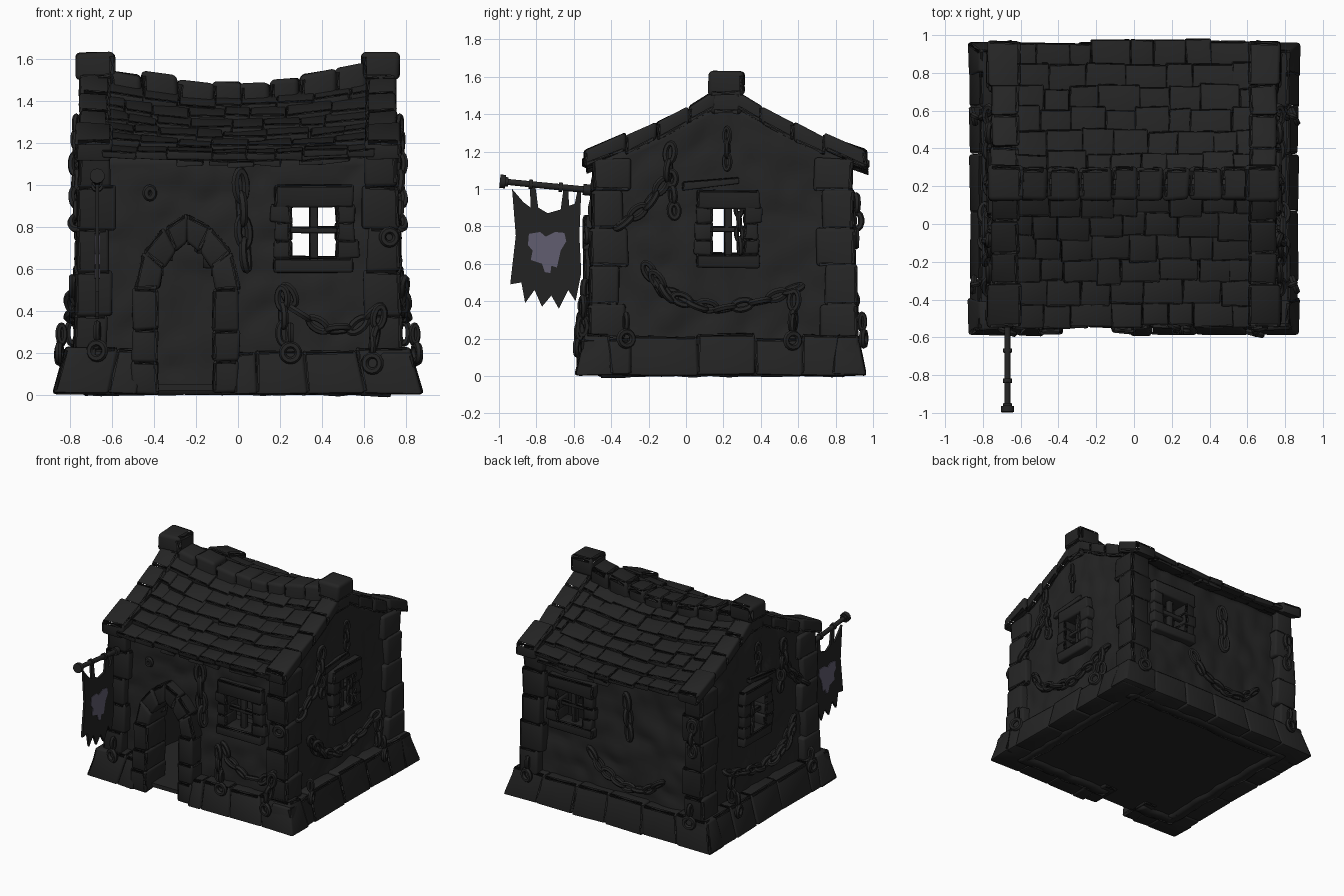
import bpy, bmesh, math, random
from mathutils import Vector as V, Matrix, noise

if "Cube" in bpy.data.objects:
    bpy.data.objects.remove(bpy.data.objects["Cube"])
random.seed(4)

def material(name, col):
    m = bpy.data.materials.new(name)
    m.diffuse_color = (*col, 1)
    m.use_nodes = True
    m.node_tree.nodes["Principled BSDF"].inputs["Base Color"].default_value = m.diffuse_color
    return m
STONE = material("charcoal_stone", (0.018, 0.018, 0.018))
CLOTH = material("black_cloth", (0.016, 0.016, 0.016))
EMBLEM = material("dusty_violet", (0.12, 0.11, 0.16))

def finish(name, bm, mat=STONE, bevel=0, segs=2):
    if bevel:
        bmesh.ops.bevel(bm, geom=bm.edges[:], offset=bevel, segments=segs,
                        profile=0.5, affect='EDGES', clamp_overlap=True)
    bmesh.ops.recalc_face_normals(bm, faces=bm.faces[:])
    me = bpy.data.meshes.new(name)
    bm.to_mesh(me)
    bm.free()
    me.materials.append(mat)
    me.shade_smooth()
    me.set_sharp_from_angle(angle=math.radians(50))
    ob = bpy.data.objects.new(name, me)
    bpy.context.collection.objects.link(ob)
    return ob

def block(bm, f, u, v, w, jit=0.007):
    """Roughly cut stone: a box in (u,v,w) sent through mapping f."""
    r = lambda: random.uniform(-jit, jit)
    q = [bm.verts.new(f(a, b, c) + V((r(), r(), r()))) for c in w for b in v for a in u]
    for i in ((0, 1, 3, 2), (4, 5, 7, 6), (0, 1, 5, 4), (2, 3, 7, 6), (0, 2, 6, 4), (1, 3, 7, 5)):
        bm.faces.new([q[k] for k in i])

# wall-local frames: u along the wall, v up, w outward
F = {'front': lambda u, v, w: V((u, -0.45 - w, v)), 'back': lambda u, v, w: V((u, 0.84 + w, v)),
     'right': lambda u, v, w: V((0.72 + w, u, v)), 'left': lambda u, v, w: V((-0.72 - w, u, v))}
WIN = {'front': (0.36, 0.105), 'back': (0.36, 0.105), 'right': (0.225, 0.085), 'left': (0.225, 0.085)}
world = lambda x, y, z: V((x, y, z))
RY = 0.21

def roof_z(d):
    return 1.55 - 0.62 * d + 0.17 * d * d

def roof(x, d, w, side):
    sag = (0.08 - 0.075 * d) * max(0, 1 - (x / 0.66) ** 2)
    return V((x, RY + side * d, roof_z(d) - sag + w))

# lumpy hollow walls with openings
def wall(side):
    f, (wc, wh) = F[side], WIN[side]
    long = side in ('front', 'back')
    u0, u1 = (-0.72, 0.72) if long else (-0.45, 0.84)
    top = (lambda u: 1.13) if long else (lambda u: roof_z(abs(u - RY)) - 0.06)
    nu, nv, bm = 36, 30, bmesh.new()
    def hole(u, v):
        if abs(u - wc) < wh + 0.025 and 0.62 < v < 0.94:
            return True
        half = 0.17 if v < 0.52 else 0.17 * (0.78 - v) / 0.26
        return side == 'front' and abs(u + 0.25) < half
    g = {}
    for i in range(nu + 1):
        for j in range(nv + 1):
            u = u0 + (u1 - u0) * i / nu
            v = top(u) * j / nv
            n = noise.noise(f(u, v, 0) * 9) * 0.022
            g[i, j] = bm.verts.new(f(u, v, n - 0.035))
    for i in range(nu):
        for j in range(nv):
            c = [g[i, j], g[i + 1, j], g[i + 1, j + 1], g[i, j + 1]]
            m = sum((p.co for p in c), V()) / 4
            if not hole(m.x if long else m.y, m.z):
                bm.faces.new(c)
    ob = finish(side + "_wall", bm)
    mod = ob.modifiers.new("thickness", 'SOLIDIFY')
    mod.thickness, mod.offset = 0.08, 0
for s in F:
    wall(s)

# floor slab
bm = bmesh.new()
block(bm, world, (-0.78, 0.78), (-0.5, 0.9), (0.02, 0.05), 0)
finish("floor", bm)

# flared plinth stones
bm = bmesh.new()
def course(side, cuts, taper):
    f = lambda u, v, w: F[side](u * (1 - taper * v / 0.22), v, w * (1 - 0.36 * v / 0.22))
    out = {'front': 0.145, 'back': 0.125}.get(side, 0.155)
    for a, b in zip(cuts, cuts[1:]):
        block(bm, f, (a - 0.002, b + 0.002), (0.005, random.uniform(0.2, 0.23)), (-0.06, out), 0.005)
course('front', [-0.88, -0.62, -0.48], 0.07)
course('front', [-0.02, 0.09, 0.33, 0.6, 0.88], 0.07)
course('back', [-0.88, -0.6, -0.3, 0.02, 0.3, 0.6, 0.88], 0.07)
for s in ('left', 'right'):
    course(s, [-0.56, -0.3, 0.06, 0.37, 0.62, 0.92], 0)
finish("plinth_stones", bm, bevel=0.014)

# corner quoins, alternating long and short
bm = bmesh.new()
for sx in (-1, 1):
    for sy in (-1, 1):
        z, k = 0.2, 0
        for h in (0.18, 0.21, 0.2, 0.2, 0.17):
            lx, ly = (0.18, 0.17) if k % 2 else (0.155, 0.205)
            o = 0.785 - 0.025 * z
            oy = 0.73 - 0.035 * z
            block(bm, world, (sx * (o - lx), sx * o), (0.195 + sy * (oy - ly), 0.195 + sy * oy), (z - 0.003, z + h + 0.003))
            z, k = z + h, k + 1
finish("corner_quoins", bm, bevel=0.016)

# pointed doorway: jamb blocks and arch stones
bm = bmesh.new()
inner = [(0.135, 0.5), (0.115, 0.6), (0.06, 0.68), (0, 0.73)]
outer = [(0.25, 0.5), (0.21, 0.68), (0.11, 0.795), (-0.005, 0.86)]
for s in (-1, 1):
    for a, b in ((0.006, 0.16), (0.157, 0.31), (0.307, 0.503)):
        block(bm, F['front'], (-0.25 + s * 0.13, -0.25 + s * 0.255), (a, b), (-0.12, 0.14 - 0.06 * b))
    def arch(i, r, w):
        p = V(inner[i]).lerp(V(outer[i]), r)
        return F['front'](-0.24 + s * p.x, p.y, w)
    for i in range(3):
        block(bm, arch, (i, i + 1), (-0.02, 1.03), (-0.12, 0.1), 0.005)
finish("door_arch", bm, bevel=0.015)

# windows: stone frame and crossed bars
for s, (c, h) in WIN.items():
    f, bm = F[s], bmesh.new()
    o = h + 0.085
    block(bm, f, (c - o, c + o), (0.895, 0.995), (-0.09, 0.06))
    block(bm, f, (c - o, c + o), (0.58, 0.658), (-0.09, 0.06))
    for sg in (-1, 1):
        for k in range(3):
            z = 0.65 + 0.085 * k
            e = o + random.uniform(-0.01, 0.025)
            block(bm, f, (c + sg * h, c + sg * e), (z - 0.003, z + 0.088), (-0.09, 0.055))
    finish(s + "_window_frame", bm, bevel=0.012)
    bm = bmesh.new()
    block(bm, f, (c - 0.02, c + 0.02), (0.63, 0.92), (-0.03, 0.01), 0.003)
    block(bm, f, (c - h - 0.02, c + h + 0.02), (0.77, 0.8), (-0.025, 0.015), 0.003)
    finish(s + "_window_bars", bm, bevel=0.006)

# roof deck, overlapping tiles, verge stones
tiles, deck, verge = bmesh.new(), bmesh.new(), bmesh.new()
rows = 6
for side in (-1, 1):
    for i in range(12):
        for j in range(6):
            x, d = -0.68 + i * 0.1133, j * 0.12
            deck.faces.new([deck.verts.new(roof(a, b, -0.055, side)) for a, b in
                            ((x, d), (x + 0.1133, d), (x + 0.1133, d + 0.12), (x, d + 0.12))])
    for r in range(rows):
        d0 = 0.03 + r * 0.705 / rows
        x = -0.65
        while x < 0.64:
            x1 = min(x + random.uniform(0.11, 0.22), 0.65)
            if 0.65 - x1 < 0.08:
                x1 = 0.65
            d1 = d0 + 0.135 + random.uniform(-0.012, 0.018)
            lift = random.uniform(-0.005, 0.007)
            f = lambda a, b, w: roof(a, b, w + lift - 0.022 * (d1 - b) / (d1 - d0), side)
            block(tiles, f, (x, x1), (d0, d1), (-0.042, -0.004), 0.006)
            x = x1
    for k in range(6):      # loose slivers under the eaves
        x = random.uniform(-0.6, 0.5)
        block(tiles, lambda a, b, w: roof(a, b, w, side), (x, x + 0.13), (0.62, 0.75 + 0.012 * side),
              (-0.075, -0.045), 0.008)
    for sx in (-1, 1):
        for a, b in ((0.05, 0.2), (0.197, 0.37), (0.367, 0.53), (0.525, 0.755)):
            low = b > 0.7
            block(verge, lambda p, q, w: roof(p, q, w, side), (sx * (0.61 - 0.01 * low), sx * (0.755 + 0.02 * low)),
                  (a, b), (-0.065 if low else -0.085, 0.03 if low else 0.01), 0.007)
bmesh.ops.remove_doubles(deck, verts=deck.verts[:], dist=0.001)
finish("roof_deck", deck)
finish("roof_tiles", tiles, bevel=0.009)
finish("verge_stones", verge, bevel=0.016)

# ridge stones with heavy end caps
bm = bmesh.new()
cuts = [-0.61, -0.46, -0.29, -0.12, 0.01, 0.15, 0.29, 0.46, 0.61]
tops = [0.03, 0.05, 0.035, 0.04, 0.035, 0.045, 0.06, 0.06]
ridge = lambda x, y, w: V((x, y, roof(x, 0, w, 1).z - 0.25 * abs(y - RY)))
for a, b, t in zip(cuts, cuts[1:], tops):
    block(bm, ridge, (a - 0.003, b + 0.003), (0.125, 0.3), (-0.1, t), 0.008)
for s in (-1, 1):
    cap = lambda x, y, z: V((s * x, y, z))
    block(bm, cap, (0.585, 0.77), (0.12, 0.315), (1.50, 1.63), 0.006)
    block(bm, cap, (0.61, 0.755), (0.13, 0.3), (1.40, 1.52), 0.004)
finish("ridge_stones", bm, bevel=0.024, segs=3)

# chains and rings
iron = bmesh.new()
def link(M, L, W, r, n=14, m=6):
    g = []
    for i in range(n):
        t = math.tau * i / n
        c, s = math.cos(t), math.sin(t)
        g.append([iron.verts.new(M @ V(((L / 2 - r) * c + r * math.cos(p) * c,
                 (W / 2 - r) * s + r * math.cos(p) * s, r * math.sin(p))))
                 for p in (math.tau * j / m for j in range(m))])
    for i in range(n):
        for j in range(m):
            a, b, k = g[i], g[(i + 1) % n], (j + 1) % m
            iron.faces.new((a[j], b[j], b[k], a[k]))

def chain(side, pts, w=0.03, L=0.135, W=0.085, r=0.017, start=0):
    f = F[side]
    P = [f(u, v, w) for u, v in pts]
    out = f(0, 0, 1) - f(0, 0, 0)
    seg = [(b - a).length for a, b in zip(P, P[1:])]
    n = max(1, round(sum(seg) / (0.7 * L)))
    for k in range(n):
        s, i = (k + 0.5) / n * sum(seg), 0
        while s > seg[i]:
            s, i = s - seg[i], i + 1
        t = (P[i + 1] - P[i]).normalized()
        pos = P[i] + t * s
        b = out.cross(t)
        y, z = (b, out) if (k + start) % 2 == 0 else (out, b)
        R = Matrix((t, y, z)).transposed().to_4x4()
        link(Matrix.Translation(pos) @ R @ Matrix.Rotation(random.uniform(-.5, .5), 4, 'X'), L, W, r)

def ring(side, u, v, w, size=0.11):
    chain(side, [(u, v + 0.04), (u, v - 0.04)], w, size, size, 0.017)
    chain(side, [(u, v + 0.13), (u, v + 0.05)], w - 0.01, 0.11, 0.06, 0.015, 1)

chain('front', [(0.01, 1.05), (0.02, 0.85), (0.04, 0.61)], 0.03, 0.18, 0.095, 0.02)
chain('front', [(0.22, 0.52), (0.29, 0.39), (0.42, 0.31), (0.56, 0.32), (0.69, 0.43)], 0.05)
chain('front', [(0.21, 0.5), (0.22, 0.25)], 0.09)
chain('front', [(0.68, 0.42), (0.64, 0.22)], 0.1)
ring('front', 0.25, 0.2, 0.12)
ring('front', 0.64, 0.15, 0.13)
ring('front', -0.67, 0.21, 0.12)
chain('front', [(-0.42, 1.0), (-0.42, 0.92)], 0.03, 0.08, 0.07)
chain('front', [(0.72, 0.8), (0.72, 0.7)], 0.08, 0.1, 0.1)
chain('back', [(-0.1, 1.0), (-0.12, 0.8), (-0.13, 0.66)], 0.03, 0.16, 0.09, 0.019)
chain('back', [(0.2, 0.52), (0.1, 0.39), (-0.1, 0.3), (-0.28, 0.31), (-0.42, 0.42)], 0.05)
chain('back', [(-0.69, 0.97), (-0.69, 0.69)], 0.07, 0.12, 0.09)
ring('back', -0.69, 0.2, 0.11)
ring('back', 0.69, 0.2, 0.11)
for s in ('left', 'right'):
    chain(s, [(-0.22, 0.6), (-0.14, 0.46), (0.02, 0.39), (0.2, 0.36), (0.4, 0.4), (0.62, 0.48)], 0.045)
    chain(s, [(-0.18, 0.55), (-0.1, 0.44), (0.1, 0.36)], 0.07)
    chain(s, [(0.58, 0.46), (0.57, 0.24)], 0.07)
    ring(s, 0.57, 0.19, 0.13)
    ring(s, -0.32, 0.2, 0.13)
    chain(s, [(-0.08, 1.24), (-0.1, 1.06), (-0.2, 0.92), (-0.37, 0.79)], 0.05)
    chain(s, [(-0.08, 1.1), (-0.06, 0.84)], 0.04, 0.11, 0.08)
    chain(s, [(0.22, 1.32), (0.22, 1.11)], 0.05, 0.11, 0.06, 0.013)
    chain(s, [(0.28, 0.93), (0.29, 0.66)], 0.03, 0.11, 0.06, 0.013)
finish("iron_chains", iron)

# splintered boards above the side windows
bm = bmesh.new()
for s in ('left', 'right'):
    block(bm, lambda u, v, w: F[s](u, v + 0.1 * u, w), (-0.02, 0.28), (1.0, 1.035), (-0.02, 0.03))
finish("splintered_boards", bm, bevel=0.006)

# banner pole with knob and collars
bm = bmesh.new()
def rod(a, b, r0, r1):
    a, b = V(a), V(b)
    M = Matrix.Translation((a + b) / 2) @ (b - a).to_track_quat('Z', 'Y').to_matrix().to_4x4()
    bmesh.ops.create_cone(bm, cap_ends=True, segments=10, radius1=r0, radius2=r1, depth=(b - a).length, matrix=M)
PX = -0.67
pole = lambda y: (PX, y, 0.99 - 0.1 * (y + 0.48))
rod(pole(-0.44), pole(-0.97), 0.018, 0.016)
for y, h, r in ((-0.51, 0.04, 0.03), (-0.82, 0.02, 0.025), (-0.66, 0.02, 0.025), (-0.95, 0.03, 0.025), (-0.965, 0.03, 0.036)):
    rod(pole(y), pole(y - h), r, r)
finish("banner_pole", bm)

# tattered banner, hanging loops and its painted emblem
def plate(name, pts, x, t, mat):
    bm = bmesh.new()
    a, b = ([bm.verts.new((x + s * t / 2, y, z)) for y, z in pts] for s in (-1, 1))
    bm.faces.new(a)
    bm.faces.new(b)
    for i in range(len(pts)):
        bm.faces.new((a[i - 1], a[i], b[i], b[i - 1]))
    finish(name, bm, mat)
plate("banner_cloth", [(-0.93, 1.0), (-0.87, 0.93), (-0.83, 0.9), (-0.835, 1.01), (-0.805, 1.01), (-0.79, 0.9),
      (-0.74, 0.87), (-0.67, 0.89), (-0.655, 1.0), (-0.63, 1.0), (-0.625, 0.91), (-0.595, 0.92), (-0.58, 0.99),
      (-0.56, 0.99), (-0.57, 0.75), (-0.56, 0.55), (-0.59, 0.40), (-0.63, 0.46), (-0.68, 0.36), (-0.72, 0.43),
      (-0.77, 0.37), (-0.81, 0.46), (-0.86, 0.39), (-0.88, 0.5), (-0.94, 0.49), (-0.91, 0.75)], PX, 0.016, CLOTH)
for s in (-1, 1):
    plate("banner_emblem", [(-0.84, 0.76), (-0.78, 0.77), (-0.75, 0.745), (-0.70, 0.77), (-0.65, 0.765), (-0.64, 0.72),
          (-0.67, 0.67), (-0.69, 0.58), (-0.72, 0.59), (-0.725, 0.55), (-0.755, 0.555), (-0.77, 0.6),
          (-0.83, 0.62), (-0.82, 0.67), (-0.845, 0.7)], PX + s * 0.01, 0.005, EMBLEM)
